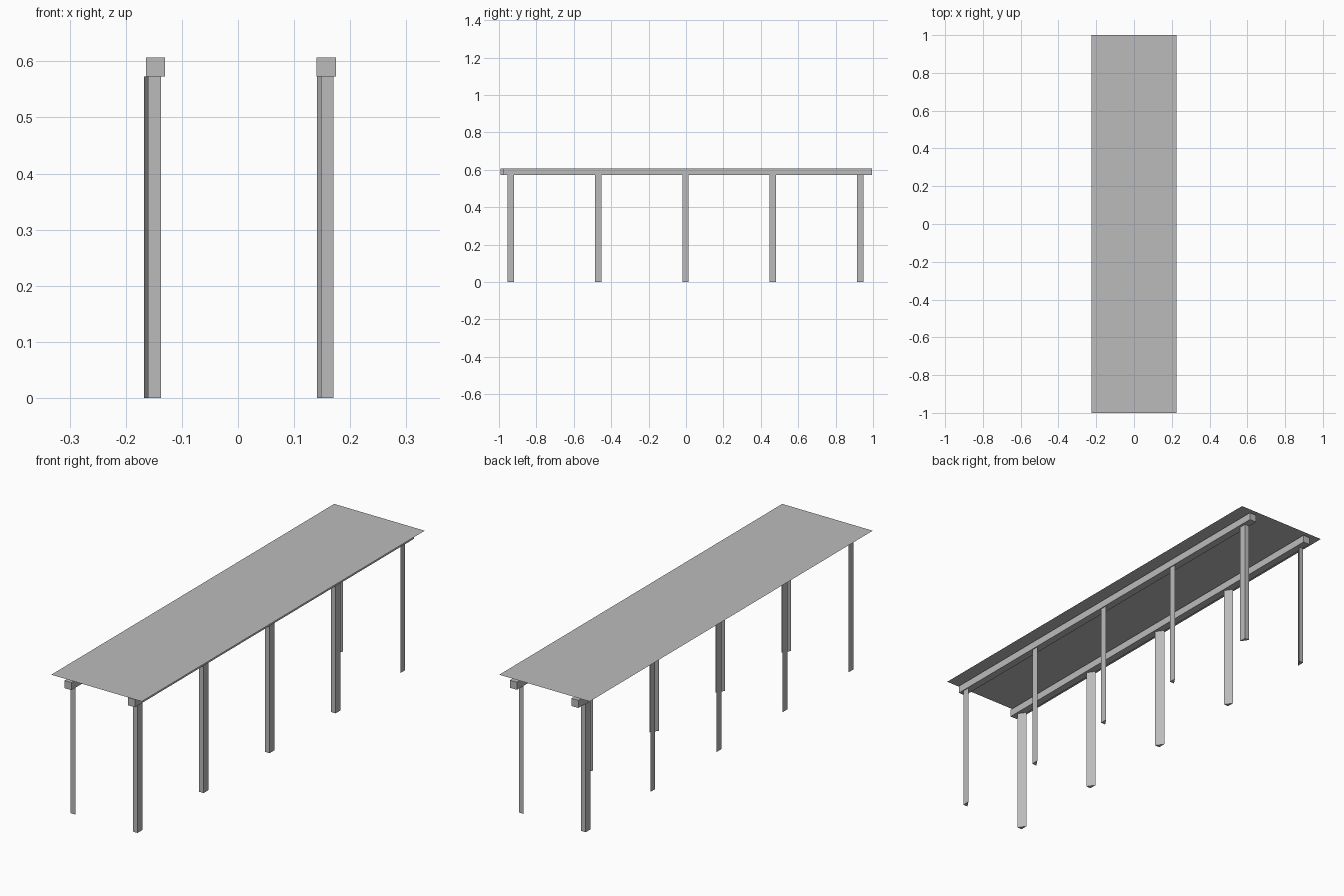
import bpy
import bmesh

if "Cube" in bpy.data.objects:
    bpy.data.objects.remove(bpy.data.objects["Cube"])

# One plain grey for the whole shelter
grey = bpy.data.materials.new("plain_grey")
grey.use_nodes = True
colour = (0.5, 0.5, 0.5, 1)
grey.diffuse_color = colour
grey.node_tree.nodes["Principled BSDF"].inputs["Base Color"].default_value = colour

ROOF_Z = 0.62
BEAM_BOTTOM, BEAM_TOP = 0.573, 0.607


def add_prism(name, outline, z0, z1):
    """Extrude a flat outline upward from z0 to z1 (equal heights leave a sheet)."""
    bm = bmesh.new()
    base = bm.faces.new([bm.verts.new((x, y, z0)) for x, y in outline])
    if z1 > z0:
        top = bmesh.ops.extrude_face_region(bm, geom=[base], use_keep_orig=True)["geom"]
        verts = [g for g in top if isinstance(g, bmesh.types.BMVert)]
        bmesh.ops.translate(bm, verts=verts, vec=(0, 0, z1 - z0))
        bmesh.ops.recalc_face_normals(bm, faces=bm.faces)
    mesh = bpy.data.meshes.new(name)
    bm.to_mesh(mesh)
    bm.free()
    mesh.materials.append(grey)
    obj = bpy.data.objects.new(name, mesh)
    bpy.context.collection.objects.link(obj)
    return obj


def rectangle(x0, x1, y0, y1):
    return [(x0, y0), (x1, y0), (x1, y1), (x0, y1)]


def corner_triangle(x, y, side, end, width=0.023, depth=0.034):
    """Right triangle centred on (x, y), square corner toward side and end."""
    w, d = side * width / 2, end * depth / 2
    return [(x + w, y + d), (x - w, y + d), (x + w, y - d)]


# Flat roof sheet
add_prism("roof", rectangle(-0.224, 0.224, -1, 1), ROOF_Z, ROOF_Z)

# Long beams under the roof
add_prism("left_beam", rectangle(0.14, 0.175, -0.979, 0.995), BEAM_BOTTOM, BEAM_TOP)
add_prism("right_beam", rectangle(-0.164, -0.13, -0.992, 0.995), BEAM_BOTTOM, BEAM_TOP)

# Two rows of three-sided posts, square corner outward; the back pair is turned
for label, side, row_x in (("left", 1, 0.159), ("right", -1, -0.149)):
    for i in range(5):
        is_back = i == 4
        x = row_x - (0.007 if is_back else 0)
        y = -0.937 + i * 0.467
        outline = corner_triangle(x, y, side, 1 if is_back else -1)
        add_prism(f"{label}_post_{i + 1}", outline, 0, BEAM_BOTTOM)
